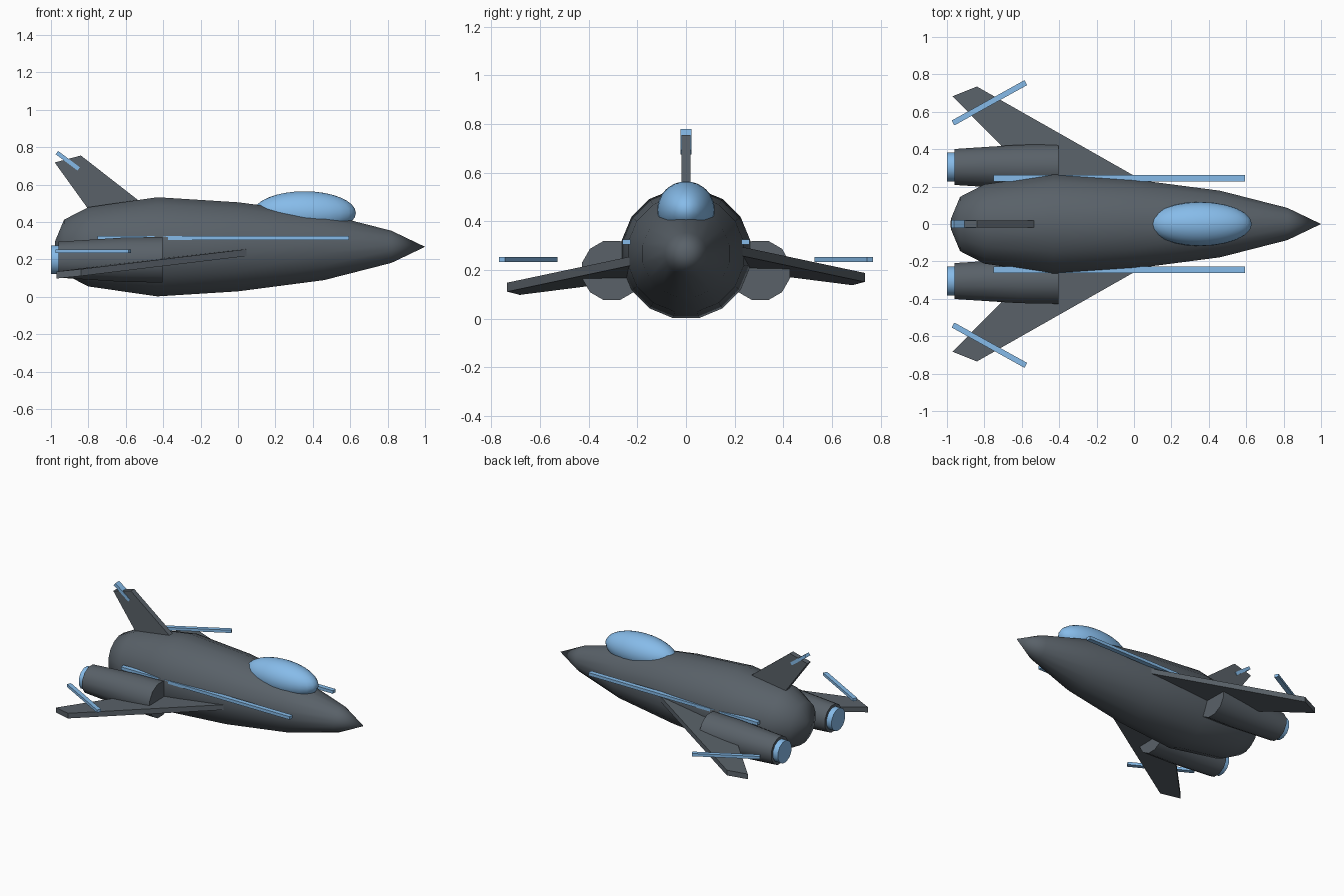
import bpy, bmesh, math
from mathutils import Vector, Matrix

if "Cube" in bpy.data.objects:
    bpy.data.objects.remove(bpy.data.objects["Cube"])


def material(name, rgb):
    m = bpy.data.materials.new(name)
    m.diffuse_color = (*rgb, 1)
    m.use_nodes = True
    m.node_tree.nodes["Principled BSDF"].inputs["Base Color"].default_value = m.diffuse_color
    return m


HULL = material("dark_hull", (0.10, 0.12, 0.14))
BLUE = material("light_blue", (0.24, 0.50, 0.82))


def finish(name, bm, mat, smooth=None):
    bmesh.ops.recalc_face_normals(bm, faces=bm.faces)
    me = bpy.data.meshes.new(name)
    bm.to_mesh(me)
    bm.free()
    ob = bpy.data.objects.new(name, me)
    bpy.context.collection.objects.link(ob)
    me.materials.append(mat)
    if smooth:
        bpy.ops.object.select_all(action='DESELECT')
        ob.select_set(True)
        bpy.context.view_layer.objects.active = ob
        bpy.ops.object.shade_smooth_by_angle(angle=math.radians(smooth))
    return ob


def lathe_x(name, profile, sides, y, z, mat, smooth):
    """Turn (x, flat-to-centre distance) pairs around a line along x."""
    bm = bmesh.new()
    rings = []
    for x, r in profile:
        r /= math.cos(math.pi / sides)
        if r == 0:
            rings.append([bm.verts.new((x, y, z))] * sides)
            continue
        angles = [2 * math.pi * (i + 0.5) / sides for i in range(sides)]
        rings.append([bm.verts.new((x, y + r * math.cos(a), z + r * math.sin(a))) for a in angles])
    for a, b in zip(rings, rings[1:]):
        for i in range(sides):
            j = (i + 1) % sides
            bm.faces.new(dict.fromkeys((a[i], a[j], b[j], b[i])))
    for ring in (rings[0], rings[-1]):
        if ring[0] is not ring[1]:
            bm.faces.new(ring)
    return finish(name, bm, mat, smooth)


def plate(name, outline, thickness):
    """Extrude a flat outline by a thickness vector."""
    bm = bmesh.new()
    face = bm.faces.new([bm.verts.new(p) for p in outline])
    new = bmesh.ops.extrude_face_region(bm, geom=[face], use_keep_orig=True)
    verts = [v for v in new["geom"] if isinstance(v, bmesh.types.BMVert)]
    bmesh.ops.translate(bm, vec=Vector(thickness), verts=verts)
    return finish(name, bm, HULL)


def bar(name, centre, size, angle=0, axis='Z'):
    bm = bmesh.new()
    m = Matrix.Translation(centre) @ Matrix.Rotation(angle, 4, axis) @ Matrix.Diagonal((*size, 1))
    bmesh.ops.create_cube(bm, size=1, matrix=m)
    return finish(name, bm, BLUE)


# Fuselage
lathe_x("fuselage",
        [(1.0, 0), (0.82, 0.086), (0.46, 0.178), (0, 0.238), (-0.43, 0.265),
         (-0.80, 0.212), (-0.93, 0.145), (-0.978, 0.03), (-0.98, 0)],
        16, 0, 0.267, HULL, 50)

# Canopy
bm = bmesh.new()
bmesh.ops.create_uvsphere(bm, u_segments=24, v_segments=16, radius=1,
                          matrix=Matrix.Translation((0.355, 0, 0.448)) @ Matrix.Diagonal((0.275, 0.118, 0.116, 1)))
finish("canopy", bm, BLUE, 60)

# Tail fin and its tip bar
plate("tail_fin", [(-0.50, -0.019, 0.49), (-0.84, -0.019, 0.755),
                   (-0.98, -0.019, 0.718), (-0.78, -0.019, 0.44)], (0, 0.038, 0))
bar("fin_tip_bar", (-0.91, 0, 0.727), (0.145, 0.045, 0.022), math.radians(37), 'Y')

for s, side in ((1, "left"), (-1, "right")):
    # Swept wing, one side sitting slightly lower than the other
    lift = 0.02 * s
    plate(side + "_wing",
          [(x, s * y, 0.275 + lift + 0.109 * (x - 0.05) - 0.02 * (y - 0.23))
           for x, y in ((0.05, 0.23), (-0.84, 0.735), (-0.97, 0.683), (-0.50, 0.205))],
          (0, 0, -0.037))
    # Engine pod and nozzle
    lathe_x(side + "_engine",
            [(-0.405, 0.122), (-0.62, 0.118), (-0.96, 0.096)], 12, s * 0.305, 0.198, HULL, 40)
    lathe_x(side + "_nozzle",
            [(-0.955, 0.077), (-1.0, 0.077)], 12, s * 0.305, 0.198, BLUE, 40)
    # Light strips on the body and above the wing
    bar(side + "_body_strip", (-0.078, s * 0.245, 0.315), (1.345, 0.033, 0.022))
    bar(side + "_wing_bar", (-0.773, s * 0.648, 0.243), (0.445, 0.03, 0.02), s * math.radians(29))
